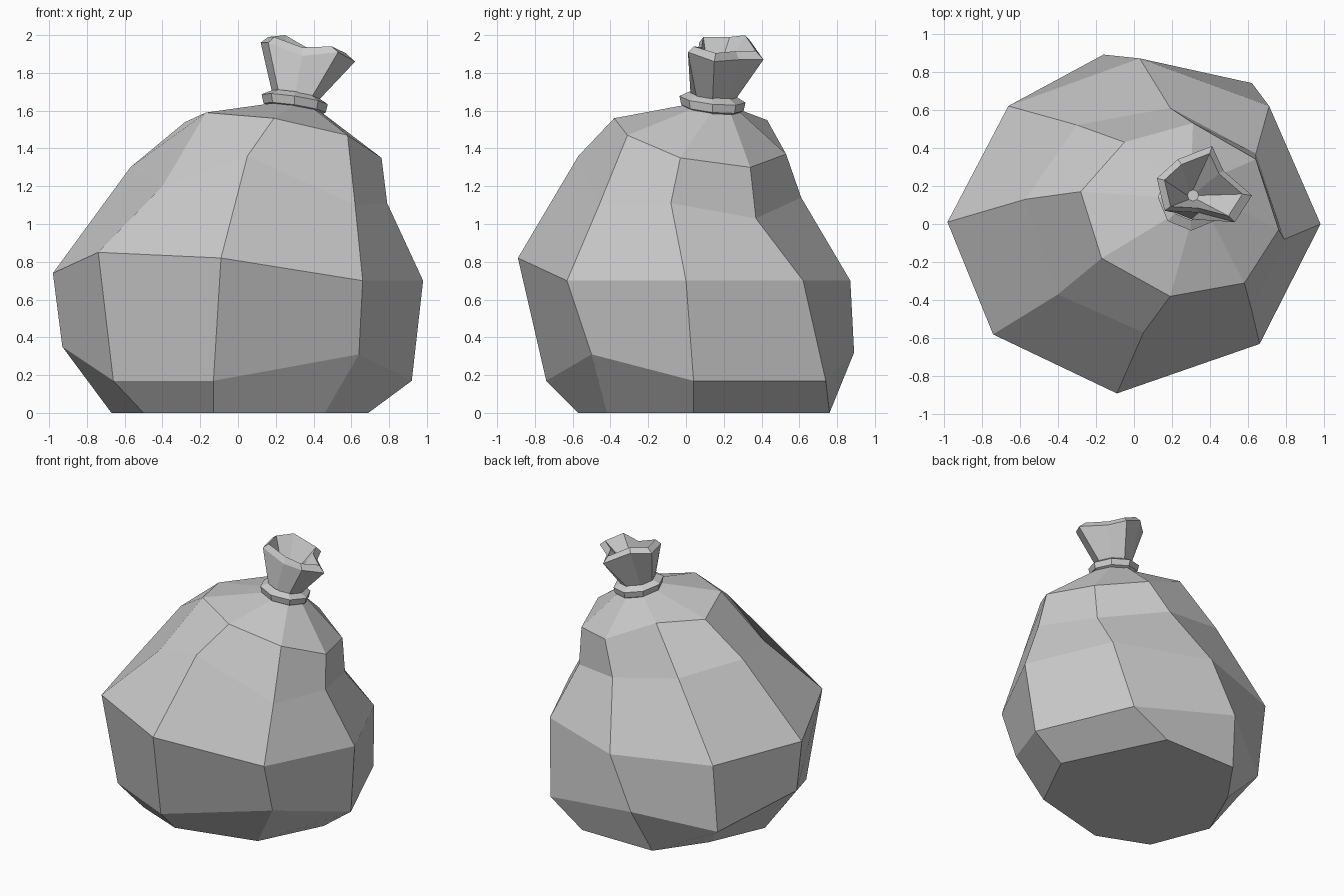
import bpy, bmesh, math

if "Cube" in bpy.data.objects:
    bpy.data.objects.remove(bpy.data.objects["Cube"])


def loft(name, rings, cap_start=False, cap_end=False, closed=False):
    """Skin a stack of equal-sized rings with quads."""
    bm = bmesh.new()
    loops = [[bm.verts.new(p) for p in ring] for ring in rings]
    pairs = list(zip(loops, loops[1:]))
    if closed:
        pairs.append((loops[-1], loops[0]))
    for a, b in pairs:
        n = len(a)
        for i in range(n):
            j = (i + 1) % n
            bm.faces.new((a[i], a[j], b[j], b[i]))
    if cap_start:
        bm.faces.new(loops[0][::-1])
    if cap_end:
        bm.faces.new(loops[-1])
    bmesh.ops.recalc_face_normals(bm, faces=bm.faces)
    mesh = bpy.data.meshes.new(name)
    bm.to_mesh(mesh)
    bm.free()
    obj = bpy.data.objects.new(name, mesh)
    bpy.context.collection.objects.link(obj)
    return obj


def neck_ring(radius, z, cx=0.30, cy=0.14):
    """Tilted octagon around the gathered neck, starting on the -x side."""
    ring = []
    for k in range(8):
        a = math.pi + k * math.pi / 4
        dx, dy = radius * math.cos(a), radius * math.sin(a)
        ring.append((cx + dx, cy + dy, z - 0.15 * dx - 0.10 * dy))
    return ring


# Lumpy sack: irregular eight-sided cross-sections, counter-clockwise from -x
base = [(x, y, 0) for x, y in [(-.67, .01), (-.50, -.42), (-.13, -.57), (.46, -.42),
                               (.69, .04), (.34, .76), (-.25, .76), (-.49, .42)]]
low = [(-.93, 0, .35), (-.66, -.50, .17), (-.13, -.74, .17), (.64, -.50, .31),
       (.92, .04, .17), (.62, .74, .17), (-.16, .89, .32), (-.65, .55, .17)]
belly = [(-.98, .01, .74), (-.74, -.58, .85), (-.09, -.89, .82), (.66, -.63, .70),
         (.98, 0, .70), (.71, .62, .70), (.03, .87, .70), (-.66, .62, .70)]
chest = [(-.57, .13, 1.30), (-.40, -.37, 1.20), (.05, -.57, 1.36), (.62, -.46, 1.10),
         (.79, -.08, 1.11), (.64, .37, 1.03), (.19, .61, 1.14), (-.30, .52, 1.23)]
shoulder = [(-.28, .17, 1.54), (-.17, -.18, 1.59), (.19, -.38, 1.56), (.58, -.31, 1.47),
            (.76, -.03, 1.35), (.64, .34, 1.30), (.31, .53, 1.37), (-.05, .43, 1.55)]
loft("sack", [base, low, belly, chest, shoulder, neck_ring(.13, 1.62)],
     cap_start=True, cap_end=True)

# Tie band around the neck
loft("tie_band", [neck_ring(.12, 1.59), neck_ring(.165, 1.615),
                  neck_ring(.175, 1.66), neck_ring(.12, 1.69)], closed=True)

# Flared open mouth with a folded lip and a hollow inside
rim = [(.12, .24, 1.96), (.16, .07, 1.96), (.34, .06, 1.89), (.53, .01, 1.91),
       (.62, .15, 1.86), (.47, .28, 1.87), (.41, .41, 1.87), (.23, .34, 1.97)]
cx, cy = .34, .19
lip = [(cx + (x - cx) * .82, cy + (y - cy) * .82, z + (.03 if z > 1.9 else .045))
       for x, y, z in rim]
loft("mouth", [neck_ring(.115, 1.66), rim, lip, neck_ring(.03, 1.73, .31, .15)],
     cap_start=True, cap_end=True)
